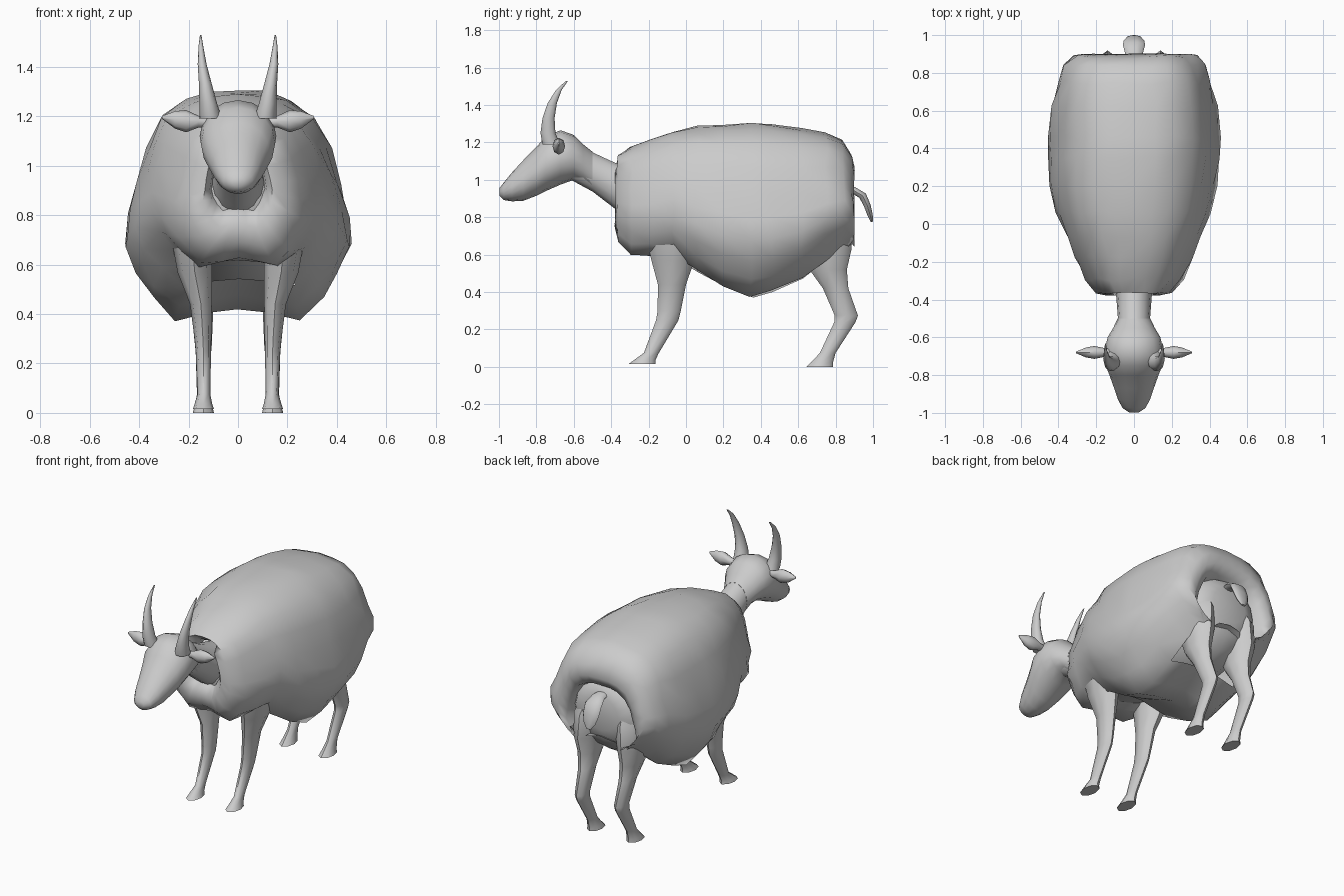
import bpy, bmesh, math, random
from mathutils import Vector

random.seed(4)
grey = bpy.data.materials.new("plain grey")
grey.diffuse_color = (0.6, 0.6, 0.6, 1)


def loft(name, rings, caps=True, angle=50, skip=None):
    """Skin a list of closed rings with quads, leaving out faces where skip(centre) holds."""
    bm = bmesh.new()
    vs = [[bm.verts.new(p) for p in ring] for ring in rings]
    n = len(vs[0])
    for a, b in zip(vs, vs[1:]):
        for i in range(n):
            j = (i + 1) % n
            bm.faces.new((a[i], a[j], b[j], b[i]))
    if caps:
        bm.faces.new(vs[0])
        bm.faces.new(vs[-1])
    bmesh.ops.recalc_face_normals(bm, faces=bm.faces)
    if skip:
        gone = [f for f in bm.faces if skip(f.calc_center_median())]
        bmesh.ops.delete(bm, geom=gone, context='FACES')
    me = bpy.data.meshes.new(name)
    bm.to_mesh(me)
    bm.free()
    me.materials.append(grey)
    ob = bpy.data.objects.new(name, me)
    bpy.context.collection.objects.link(ob)
    bpy.ops.object.select_all(action='DESELECT')
    ob.select_set(True)
    bpy.context.view_layer.objects.active = ob
    bpy.ops.object.shade_smooth_by_angle(angle=math.radians(angle))
    return ob


def ellipse(center, u, v, n):
    """Ring round a centre with half-axis vectors u and v."""
    c, u, v = Vector(center), Vector(u), Vector(v)
    return [c + u * math.cos(2 * math.pi * i / n) + v * math.sin(2 * math.pi * i / n)
            for i in range(n)]


def along_y(name, sections, n=14):
    """Sections (y, z_low, z_high, half_width), rings facing the y axis."""
    return loft(name, [ellipse((0, y, (a + b) / 2), (w, 0, 0), (0, 0, (b - a) / 2), n)
                       for y, a, b, w in sections])


def upright(name, sections, side, n=8):
    """Sections (x, y, z, half_x, half_y), horizontal rings, mirrored by side."""
    return loft(name, [ellipse((side * x, y, z), (rx, 0, 0), (0, ry, 0), n)
                       for x, y, z, rx, ry in sections])


# fleece: one faceted cross-section scaled along the back
half = [(0, 1), (.25, .99), (.46, .96), (.68, .88), (.82, .74), (.91, .58), (.97, .45),
        (1, .32), (.9, .20), (.76, .10), (.54, 0), (.27, .03), (0, .05)]
outline = half + [(-x, z) for x, z in half[-2:0:-1]]
fleece = [  # y, z_low, z_high, half_width
    (-.27, .84, 1.07, .10), (-.35, .81, 1.08, .115), (-.38, .75, 1.09, .14),
    (-.365, .67, 1.13, .20), (-.29, .60, 1.175, .26), (-.18, .59, 1.22, .31),
    (-.07, .60, 1.26, .355), (.06, .51, 1.283, .41), (.20, .43, 1.295, .44),
    (.35, .375, 1.31, .455), (.46, .40, 1.30, .45), (.62, .47, 1.275, .44),
    (.75, .57, 1.25, .41), (.84, .64, 1.21, .375), (.885, .66, 1.14, .33),
    (.90, .64, 1.07, .29), (.865, .60, 1.01, .25), (.76, .58, .98, .23)]
rings = []
for k, (y, lo, hi, w) in enumerate(fleece):
    j = 0.011 if 3 < k < 15 else 0.003
    ring = []
    for x, z in outline:
        notch = .07 if k in (1, 2) and z > .95 else 0   # neckline dips at the top
        ring.append((x * w + random.uniform(-j, j), y + notch + random.uniform(-j, j),
                     lo + z * (hi - lo) + random.uniform(-j, j) * .6))
    rings.append(ring)


def leg_openings(c):
    """The underside is open round the front legs and behind the hind legs."""
    front = -.10 < c.y < .06 and c.z < .62 and abs(c.x) < .17
    rear = c.y > .62 and c.z < .67 and abs(c.x) < .20
    return front or rear


loft("fleece", rings, False, 60, leg_openings)

# body under the fleece
along_y("body", [(-.33, .78, .98, .08), (-.26, .68, 1.05, .18), (-.1, .61, 1.10, .24),
                 (.2, .53, 1.10, .27), (.5, .48, 1.10, .28), (.68, .51, 1.07, .27),
                 (.78, .57, 1.04, .25), (.84, .64, 1.0, .20), (.868, .72, .94, .12)], 16)

# neck
along_y("neck", [(-.62, 1.0, 1.2, .095), (-.5, .935, 1.15, .085), (-.37, .835, 1.09, .095),
                 (-.22, .74, 1.05, .12)])

# head
along_y("head", [(-.998, .915, .955, .025), (-.975, .892, .985, .06), (-.93, .885, 1.04, .085),
                 (-.87, .888, 1.105, .105), (-.80, .915, 1.175, .13), (-.75, .94, 1.235, .15),
                 (-.67, .975, 1.265, .155), (-.60, 1.0, 1.24, .14), (-.55, .985, 1.19, .11),
                 (-.50, .94, 1.15, .086)], 16)

for side, word in ((1, "left"), (-1, "right")):
    # horns
    upright(word + "_horn", [(.11, -.72, 1.19, .045, .05), (.120, -.738, 1.25, .036, .042),
                             (.132, -.735, 1.33, .026, .034), (.145, -.715, 1.41, .018, .026),
                             (.150, -.68, 1.48, .010, .016), (.151, -.638, 1.528, .003, .006)],
            side, 10)
    # ears
    loft(word + "_ear", [ellipse((side * x, -.68, z), (0, ry, 0), (0, 0, rz), 8)
                         for x, z, ry, rz in ((.12, 1.175, .018, .018), (.16, 1.178, .024, .024),
                                              (.21, 1.18, .034, .045), (.255, 1.185, .026, .035),
                                              (.307, 1.195, .004, .006))])
    # front legs
    upright(word + "_front_leg", [(.14, -.235, .015, .043, .073), (.14, -.222, .035, .036, .058),
                                  (.138, -.185, .075, .026, .04), (.14, -.10, .25, .031, .06),
                                  (.142, -.09, .30, .034, .062), (.15, -.075, .44, .044, .075),
                                  (.175, -.07, .57, .07, .115), (.185, -.06, .68, .08, .15)], side)
    # hind legs
    upright(word + "_hind_leg", [(.14, .715, 0, .043, .072), (.14, .728, .025, .036, .058),
                                 (.14, .758, .075, .026, .042), (.14, .85, .24, .031, .057),
                                 (.14, .857, .275, .034, .062), (.145, .80, .42, .045, .068),
                                 (.15, .76, .52, .06, .10), (.155, .755, .63, .08, .13),
                                 (.145, .75, .78, .09, .13), (.12, .72, .92, .06, .08)], side)

# tail: flat tube hanging behind, rings square to its path
loft("tail", [ellipse((0, y, z), (w, 0, 0), (0, ty, tz), 10) for y, z, w, ty, tz in (
    (.82, .945, .03, 0, .02), (.895, .945, .045, .008, .018), (.945, .915, .058, .018, .012),
    (.97, .86, .056, .018, .006), (.985, .81, .042, .014, .004), (.994, .775, .016, .006, .002))])
